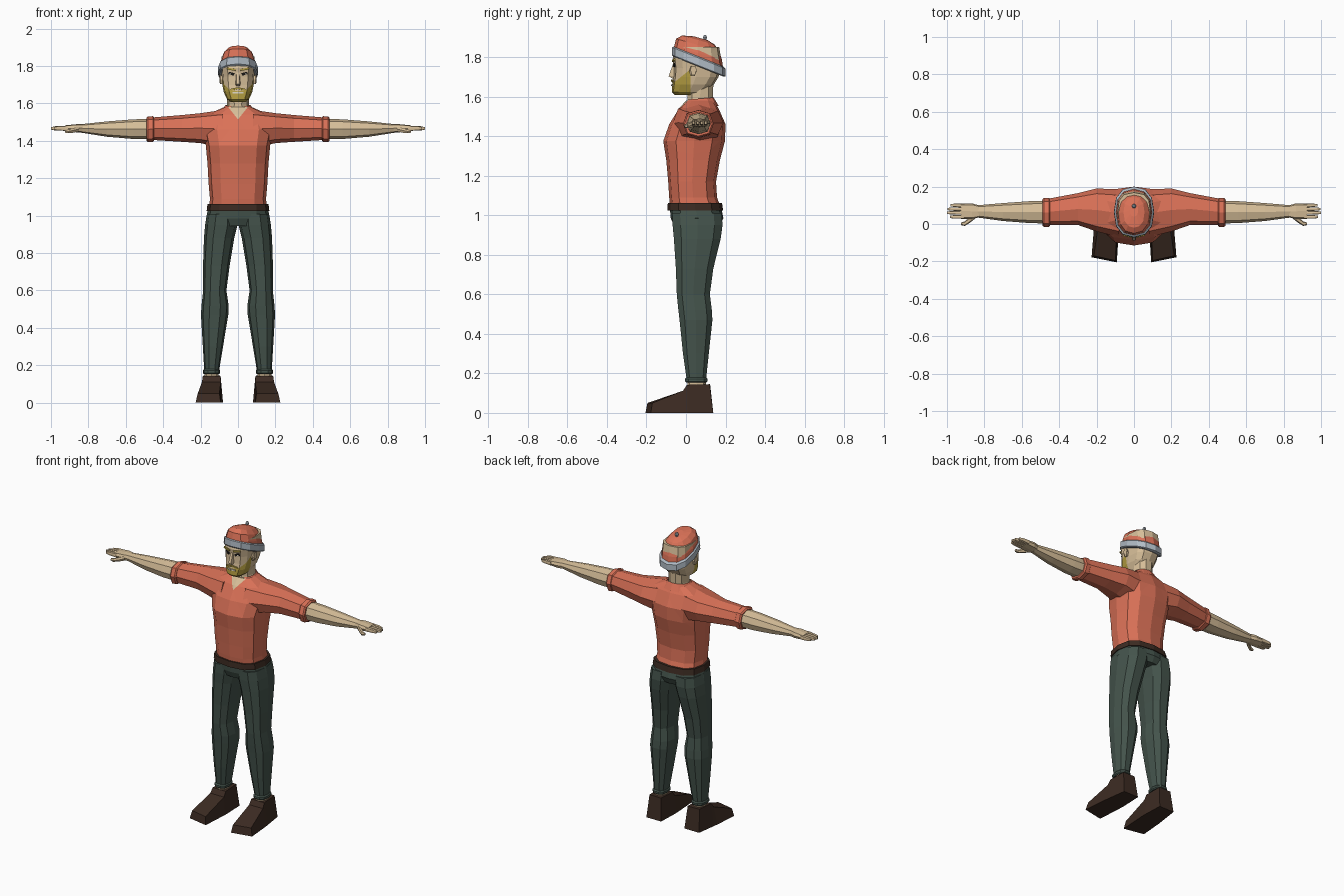
import bpy, bmesh, math
from mathutils import Vector


def material(name, *rgb):
    m = bpy.data.materials.new(name)
    m.diffuse_color = (*rgb, 1)
    return m


ORANGE = material("orange cloth", 0.70, 0.165, 0.095)
SKIN = material("skin", 0.68, 0.52, 0.32)
BLOND = material("blond hair", 0.47, 0.35, 0.055)
GREEN = material("dark green cloth", 0.058, 0.088, 0.072)
BROWN = material("dark brown leather", 0.045, 0.024, 0.016)
GREY = material("light grey wool", 0.44, 0.50, 0.56)
BLACK = material("black", 0.01, 0.009, 0.008)
WHITE = material("off white", 0.75, 0.70, 0.58)


def finish(name, bm, mat, mirror=False):
    bmesh.ops.recalc_face_normals(bm, faces=bm.faces)
    me = bpy.data.meshes.new(name)
    bm.to_mesh(me)
    bm.free()
    me.materials.append(mat)
    ob = bpy.data.objects.new(name, me)
    bpy.context.collection.objects.link(ob)
    if mirror:
        ob.modifiers.new("mirror", 'MIRROR').use_mirror_merge = False
    return ob


def skin_rings(name, rings, mat, mirror=False):
    """Join equal-length rings of points into a capped solid."""
    bm = bmesh.new()
    vs = [[bm.verts.new(p) for p in r] for r in rings]
    n = len(vs[0])
    for a, b in zip(vs, vs[1:]):
        for i in range(n):
            j = (i + 1) % n
            bm.faces.new((a[i], a[j], b[j], b[i]))
    bm.faces.new(vs[0])
    bm.faces.new(vs[-1])
    return finish(name, bm, mat, mirror)


def loft(name, sections, mat, axis='z', n=12, p=2.5, mirror=False, tilt=0):
    """Sections are (position, a0, a1, b0, b1): rounded outlines along an axis."""
    rings = []
    for t, a0, a1, b0, b1 in sections:
        ring = []
        for i in range(n):
            c, s = math.cos(math.tau * i / n), math.sin(math.tau * i / n)
            c = math.copysign(abs(c) ** (2 / p), c)
            s = math.copysign(abs(s) ** (2 / p), s)
            a = (a0 + a1) / 2 + c * (a1 - a0) / 2
            b = (b0 + b1) / 2 + s * (b1 - b0) / 2
            z = t + tilt * (b - (b0 + b1) / 2)
            ring.append((a, b, z) if axis == 'z' else (t, a, b))
        rings.append(ring)
    return skin_rings(name, rings, mat, mirror)


def body(sections):
    """Symmetric sections from (z, half width, front, back)."""
    return [(z, -w, w, y0, y1) for z, w, y0, y1 in sections]


def paint(ob, planes, mat):
    """Cut along planes (point, normal) and colour the faces behind all of them."""
    ob.data.materials.append(mat)
    k = len(ob.data.materials) - 1
    bm = bmesh.new()
    bm.from_mesh(ob.data)
    planes = [(Vector(c), Vector(d)) for c, d in planes]
    for c, d in planes:
        bmesh.ops.bisect_plane(bm, geom=bm.verts[:] + bm.edges[:] + bm.faces[:],
                               plane_co=c, plane_no=d)
    for f in bm.faces:
        m = f.calc_center_median()
        if all((m - c).dot(d) < 0 for c, d in planes):
            f.material_index = k
    bm.to_mesh(ob.data)
    bm.free()


def plate(name, loc, size, mat, yaw=0, roll=0, mirror=True):
    """Thin block on the face, turned about z (yaw) and y (roll)."""
    x, y, z = (s / 2 for s in size)
    pts = [[(-x, e, -z), (x, e, -z), (x, e, z), (-x, e, z)] for e in (-y, y)]
    turn = lambda q: Vector(loc) + (Vector(q) @ Euler_y(roll)) @ Euler_z(yaw)
    return skin_rings(name, [[turn(q) for q in r] for r in pts], mat, mirror)


def Euler_y(a):
    from mathutils import Matrix
    return Matrix.Rotation(math.radians(a), 3, 'Y')


def Euler_z(a):
    from mathutils import Matrix
    return Matrix.Rotation(math.radians(a), 3, 'Z')


# Shirt body with an open neckline
shirt = loft("shirt", body([
    (1.04, .155, -.08, .175), (1.09, .15, -.085, .157), (1.17, .157, -.09, .152),
    (1.28, .163, -.1, .172), (1.375, .172, -.115, .197), (1.46, .19, -.085, .2),
    (1.54, .165, -.035, .165), (1.58, .075, 0, .14)]), ORANGE, p=2.6)
paint(shirt, [((0, 0, 1.515), (1, 0, -.8)), ((0, 0, 1.515), (-1, 0, -.8)),
              ((0, .04, 0), (0, 1, 0))], SKIN)

# Collar, open at the front
collar = loft("collar", body([
    (1.545, .1, -.04, .165), (1.59, .068, .002, .14), (1.56, .06, .01, .13)]),
    ORANGE, p=2.2, tilt=.08)
bm = bmesh.new()
bm.from_mesh(collar.data)
gap = [f for f in bm.faces if len(f.verts) > 4 or
       (f.calc_center_median().y < .02 and abs(f.calc_center_median().x) < .035)]
bmesh.ops.delete(bm, geom=gap, context='FACES')
bm.to_mesh(collar.data)
bm.free()

# Sleeves, rolled cuffs and arms
loft("sleeve", [(.08, -.07, .185, 1.36, 1.565), (.2, -.04, .19, 1.388, 1.548),
                (.3, -.005, .165, 1.395, 1.538), (.46, -.005, .135, 1.405, 1.525)],
     ORANGE, 'x', 8, mirror=True)
loft("sleeve_cuff", [(.448, -.008, .132, 1.402, 1.525), (.455, -.015, .14, 1.395, 1.532),
                     (.482, -.015, .14, 1.393, 1.53), (.49, -.008, .132, 1.4, 1.522)],
     ORANGE, 'x', 8, mirror=True)
loft("forearm", [(.47, .003, .125, 1.41, 1.518), (.56, .005, .122, 1.41, 1.515),
                 (.7, .016, .112, 1.422, 1.504), (.84, .035, .1, 1.444, 1.489)],
     SKIN, 'x', 8, mirror=True)

# Hands
loft("palm", [(.83, .035, .1, 1.446, 1.489), (.865, .026, .11, 1.446, 1.489),
              (.925, .028, .11, 1.451, 1.483)], SKIN, 'x', 8, 3.5, True)
for name, y0, tip in (("index", .028, .985), ("middle", .05, 1), ("ring", .07, .996), ("little", .09, .98)):
    loft(name + "_finger", [(.91, y0, y0 + .02, 1.453, 1.481),
                            (tip - .02, y0 + .001, y0 + .019, 1.456, 1.478),
                            (tip, y0 + .004, y0 + .016, 1.46, 1.473)],
         SKIN, 'x', 8, 4, True)
loft("thumb", [(.85, .028, .055, 1.448, 1.478), (.88, .005, .035, 1.442, 1.47),
               (.905, -.01, .014, 1.44, 1.462), (.925, -.006, .008, 1.443, 1.458)],
     SKIN, 'x', 6, mirror=True)

# Belt and trousers
loft("belt", body([(1.024, .168, -.094, .188), (1.062, .163, -.092, .182)]), BROWN, p=2.7)
loft("hips", body([(.945, .15, -.06, .17), (.985, .171, -.077, .189), (1.04, .16, -.082, .178)]),
     GREEN, p=2.7)
loft("trouser_leg", [
    (.165, .102, .18, .002, .103), (.3, .08, .188, -.018, .118),
    (.47, .052, .198, -.036, .137), (.52, .05, .195, -.042, .134),
    (.6, .062, .186, -.05, .124), (.73, .045, .187, -.055, .142),
    (.88, .02, .182, -.066, .18), (.95, .003, .176, -.073, .19), (1.01, .005, .166, -.075, .185)],
    GREEN, n=10, p=2.5, mirror=True)
loft("trouser_hem", [(.154, .1, .183, -.002, .106), (.16, .095, .188, -.008, .112),
                     (.172, .095, .188, -.008, .112), (.18, .102, .182, 0, .104)],
     GREEN, n=10, mirror=True)

# Ankles and shoes
loft("ankle", [(.1, .105, .178, .008, .1), (.17, .105, .178, .006, .1)], SKIN, n=8, mirror=True)
skin_rings("shoe", [
    [(.085, .138, 0), (.192, .138, 0), (.182, .12, .145), (.098, .122, .145)],
    [(.08, .01, 0), (.21, .01, 0), (.188, .005, .142), (.093, .005, .142)],
    [(.08, -.02, 0), (.214, -.02, 0), (.192, -.015, .112), (.092, -.015, .112)],
    [(.092, -.205, 0), (.227, -.178, 0), (.215, -.17, .05), (.1, -.195, .05)]],
    BROWN, mirror=True)

# Neck and head with a beard cut along the jaw
loft("neck", body([(1.53, .07, .0, .145), (1.59, .058, .005, .138), (1.67, .06, .005, .142)]),
     SKIN, n=10, p=2.2)
head = loft("head", body([
    (1.608, .04, -.056, .06), (1.622, .058, -.072, .1), (1.66, .076, -.07, .14),
    (1.70, .084, -.064, .165), (1.745, .088, -.062, .174), (1.79, .092, -.068, .178),
    (1.85, .088, -.05, .168)]), SKIN, p=2.8)
paint(head, [((0, .022, 0), (0, 1, 0)), ((0, -.06, 1.672), (0, -.8, 1))], BLOND)

# Face details
skin_rings("nose", [
    [(-.009, -.05, 1.765), (.009, -.05, 1.765), (.008, -.066, 1.765), (-.008, -.066, 1.765)],
    [(-.015, -.05, 1.705), (.015, -.05, 1.705), (.009, -.088, 1.703), (-.009, -.088, 1.703)],
    [(-.012, -.05, 1.692), (.012, -.05, 1.692), (.007, -.07, 1.692), (-.007, -.07, 1.692)]], SKIN)
plate("eyebrow", (.036, -.063, 1.783), (.046, .009, .01), BLOND, -11, 10)
plate("eye", (.035, -.058, 1.759), (.03, .008, .014), BLACK, -11, 14)
plate("eye_white", (.041, -.0565, 1.757), (.01, .009, .007), WHITE, -11)
plate("moustache", (.019, -.067, 1.678), (.04, .009, .009), BLOND, -11, -12)
plate("mouth", (.014, -.069, 1.657), (.028, .008, .008), WHITE, -11)
loft("ear", [(.078, .02, .05, 1.705, 1.75), (.094, .016, .052, 1.7, 1.755),
             (.1, .022, .054, 1.712, 1.758)], SKIN, 'x', 6, mirror=True)

# Tilted cap with a turned-up band and a small button
loft("cap_crown", body([
    (1.775, .1, -.062, .188), (1.82, .094, -.06, .182), (1.862, .08, -.05, .168),
    (1.886, .056, -.02, .145), (1.895, .022, .04, .11)]), ORANGE, p=2.4, tilt=-.28)
loft("cap_band", body([(1.752, .102, -.066, .19), (1.757, .108, -.072, .2),
                       (1.795, .106, -.07, .2), (1.802, .098, -.062, .19)]),
     GREY, p=2.4, tilt=-.4)
loft("cap_button", body([(1.885, .008, .088, .104), (1.9, .012, .084, .108),
                         (1.911, .006, .09, .102)]), GREY, n=6, p=2)
